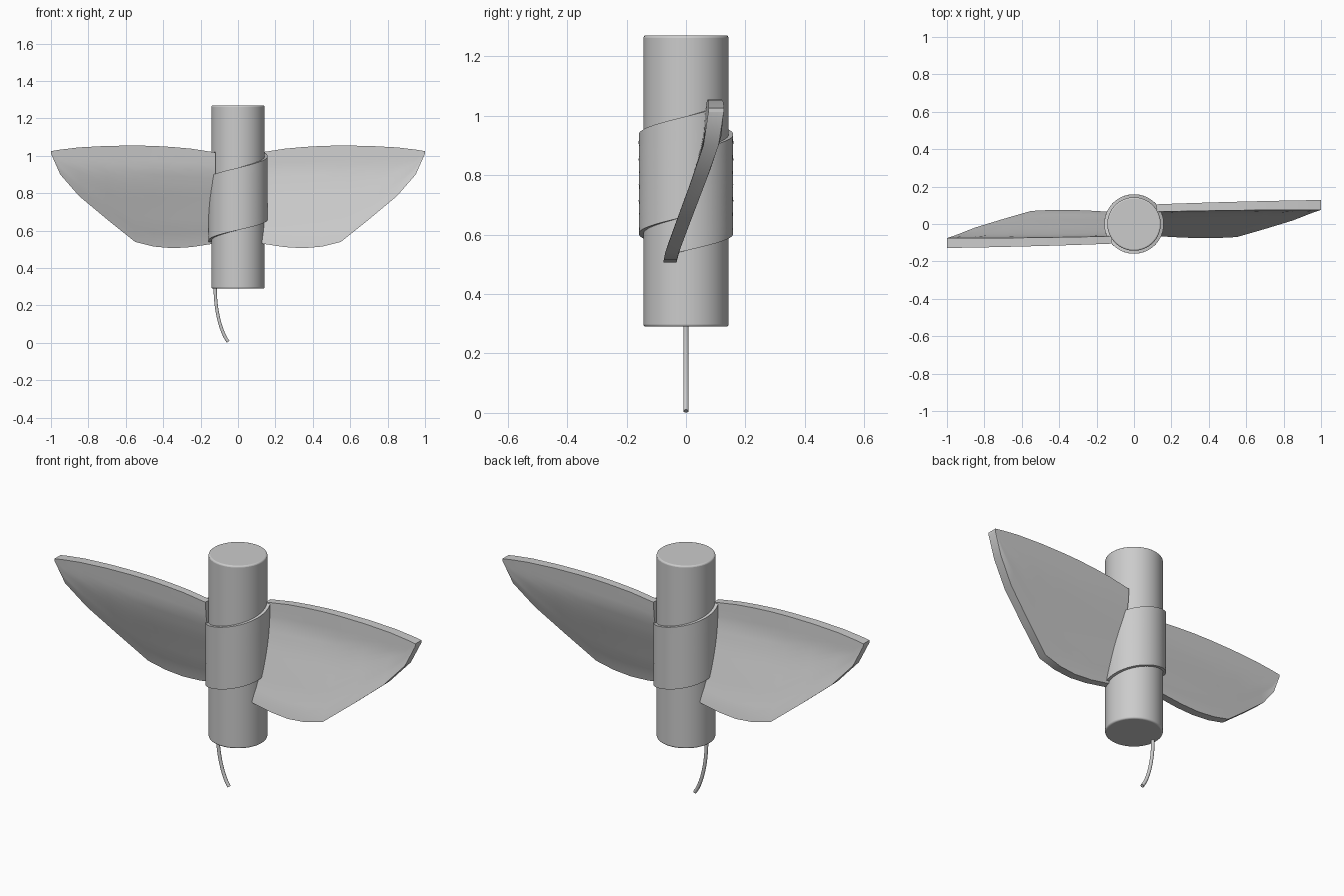
import bpy, bmesh, math

if "Cube" in bpy.data.objects:
    bpy.data.objects.remove(bpy.data.objects["Cube"])

# blade mid-surface: depth y for each height z (S-curved section)
SECTION = [(0.50, -0.063), (0.56, -0.045), (0.62, -0.018), (0.72, 0.02),
           (0.83, 0.063), (0.93, 0.094), (1.06, 0.105)]
# blade outline: x, bottom z, top z
OUTLINE = [(0.12, 0.532, 1.018), (0.25, 0.512, 1.038), (0.35, 0.506, 1.047),
           (0.45, 0.515, 1.053), (0.55, 0.54, 1.055), (0.70, 0.66, 1.053),
           (0.85, 0.785, 1.045), (0.95, 0.90, 1.033), (1.0, 1.012, 1.025)]


def centre(z):
    for (z0, y0), (z1, y1) in zip(SECTION, SECTION[1:]):
        if z <= z1:
            return y0 + (y1 - y0) * (z - z0) / (z1 - z0)
    return SECTION[-1][1]


def finish(ob, angle=30):
    bpy.ops.object.select_all(action='DESELECT')
    ob.select_set(True)
    bpy.context.view_layer.objects.active = ob
    bpy.ops.object.shade_smooth_by_angle(angle=math.radians(angle))


def shell(name, front, back):
    """Closed solid from two matching grids of points."""
    bm = bmesh.new()
    f = [[bm.verts.new(p) for p in row] for row in front]
    b = [[bm.verts.new(p) for p in row] for row in back]
    n, m = len(f), len(f[0])
    for g in (f, b):
        for i in range(n - 1):
            for j in range(m - 1):
                bm.faces.new((g[i][j], g[i + 1][j], g[i + 1][j + 1], g[i][j + 1]))
    rim = [(i, 0) for i in range(n)] + [(n - 1, j) for j in range(1, m)]
    rim += [(i, m - 1) for i in range(n - 2, -1, -1)] + [(0, j) for j in range(m - 2, 0, -1)]
    for (i, j), (k, l) in zip(rim, rim[1:] + rim[:1]):
        bm.faces.new((f[i][j], f[k][l], b[k][l], b[i][j]))
    bmesh.ops.recalc_face_normals(bm, faces=bm.faces)
    me = bpy.data.meshes.new(name)
    bm.to_mesh(me)
    bm.free()
    ob = bpy.data.objects.new(name, me)
    bpy.context.collection.objects.link(ob)
    finish(ob)
    return ob


def blade(name, side):
    rows = {-1: [], 1: []}
    for x, z0, z1 in OUTLINE:
        k = (x - 0.12) / 0.88
        for d in rows:
            row = []
            for j in range(15):
                z = z0 + (z1 - z0) * j / 14
                y = centre(z) * (0.84 + 0.16 * k) + d * (0.02 + 0.006 * k)
                row.append((side * x, side * y, z))
            rows[d].append(row)
    return shell(name, rows[-1], rows[1])


def sleeve(name, side):
    # helical half wrap running from one blade root to the other
    grids = []
    for r in (0.159, 0.138):
        grid = []
        for i in range(33):
            t = i / 32
            lo, hi = 0.535 + 0.125 * t, 0.895 + 0.125 * t
            row = []
            for j in range(13):
                z = lo + (hi - lo) * j / 12
                a = math.asin(0.85 * centre(z) / 0.159)
                ang = math.pi + a + (math.pi) * t
                row.append((side * r * math.cos(ang), side * r * math.sin(ang), z))
            grid.append(row)
        grids.append(grid)
    return shell(name, *grids)


# firework tube body
bpy.ops.mesh.primitive_cylinder_add(vertices=64, radius=0.143, depth=0.98, location=(0, 0, 0.78))
body = bpy.context.object
body.name = "tube_body"
bev = body.modifiers.new("edge_round", 'BEVEL')
bev.width = 0.008
bev.segments = 3
bev.limit_method = 'ANGLE'
finish(body)

# two wings and the two wraps between them
for side, label in ((1, "right"), (-1, "left")):
    blade(label + "_wing", side)
    sleeve(label + "_wrap", side)

# curved fuse under the body
cu = bpy.data.curves.new("fuse", 'CURVE')
cu.dimensions = '3D'
cu.bevel_depth = 0.009
cu.bevel_resolution = 3
cu.use_fill_caps = True
sp = cu.splines.new('BEZIER')
sp.bezier_points.add(1)
sp.resolution_u = 16
for p, co, hl, hr in zip(sp.bezier_points,
                         ((-0.122, 0, 0.32), (-0.053, 0, 0.006)),
                         ((-0.122, 0, 0.40), (-0.10, 0, 0.07)),
                         ((-0.125, 0, 0.20), (-0.04, 0, -0.01))):
    p.co, p.handle_left, p.handle_right = co, hl, hr
fuse = bpy.data.objects.new("fuse", cu)
bpy.context.collection.objects.link(fuse)
